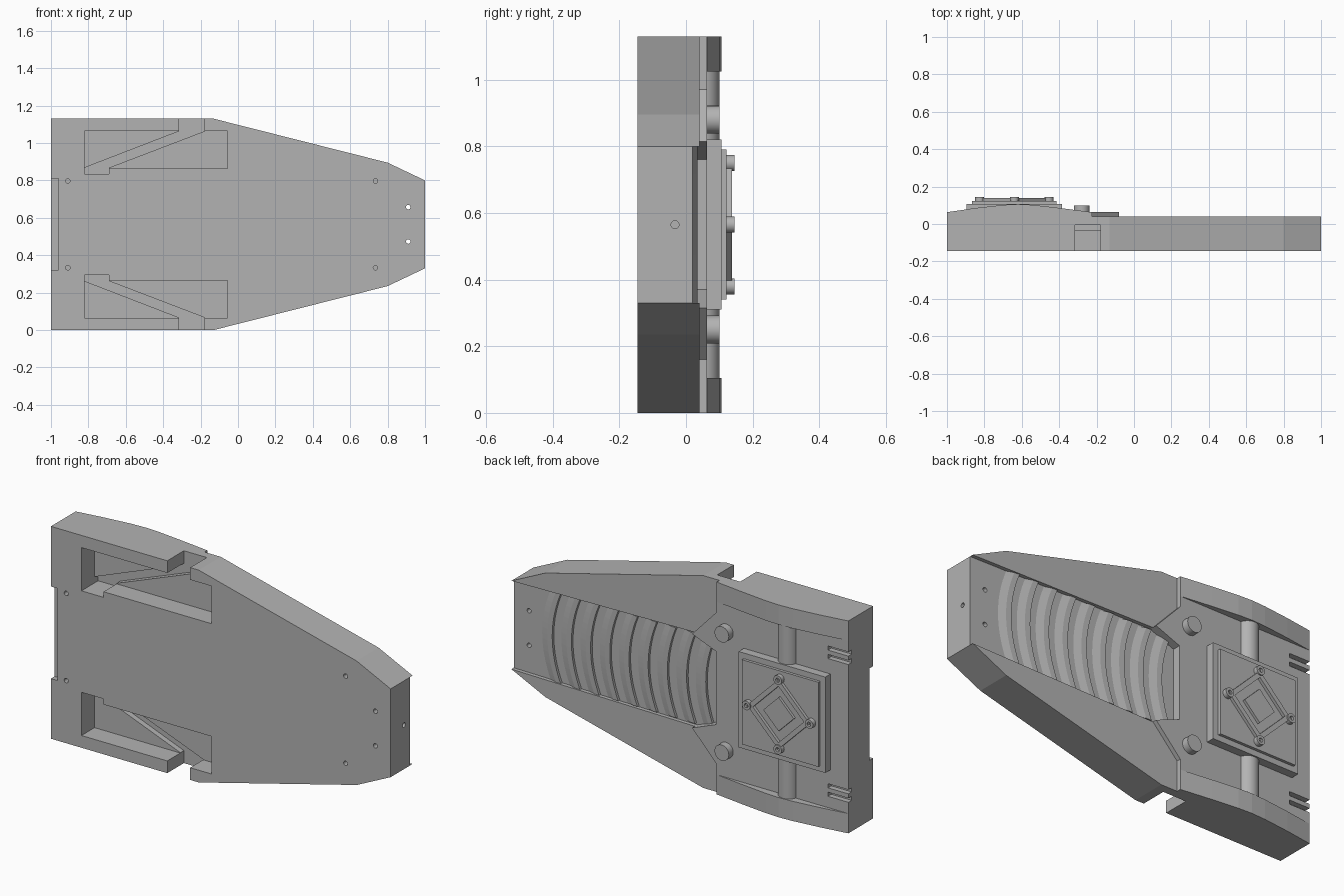
import bpy, bmesh, math
from mathutils import Matrix, Vector

if "Cube" in bpy.data.objects:
    bpy.data.objects.remove(bpy.data.objects["Cube"])

HEIGHT = 1.13
MID = HEIGHT / 2

grey = bpy.data.materials.new("plain_grey")
grey.use_nodes = True
GREY = (0.45, 0.45, 0.45, 1)
grey.diffuse_color = GREY
grey.node_tree.nodes["Principled BSDF"].inputs["Base Color"].default_value = GREY


def finish(name, bm):
    bmesh.ops.recalc_face_normals(bm, faces=bm.faces)
    mesh = bpy.data.meshes.new(name)
    bm.to_mesh(mesh)
    bm.free()
    mesh.materials.append(grey)
    ob = bpy.data.objects.new(name, mesh)
    bpy.context.collection.objects.link(ob)
    return ob


def prism(name, pts, y0, y1, flip=False):
    """Extrude an x-z outline along y, optionally mirrored top to bottom."""
    bm = bmesh.new()
    verts = [bm.verts.new((x, y0, HEIGHT - z if flip else z)) for x, z in pts]
    face = bm.faces.new(verts)
    new = bmesh.ops.extrude_face_region(bm, geom=[face])["geom"]
    moved = [v for v in new if isinstance(v, bmesh.types.BMVert)]
    bmesh.ops.translate(bm, verts=moved, vec=(0, y1 - y0, 0))
    return finish(name, bm)


def box(name, x0, x1, z0, z1, y0, y1, flip=False):
    return prism(name, [(x0, z0), (x1, z0), (x1, z1), (x0, z1)], y0, y1, flip)


def cylinder(name, start, end, radius, sides=32):
    a, b = Vector(start), Vector(end)
    bm = bmesh.new()
    turn = (b - a).to_track_quat("Z", "Y").to_matrix().to_4x4()
    bmesh.ops.create_cone(bm, cap_ends=True, segments=sides, radius1=radius, radius2=radius,
                          depth=(b - a).length, matrix=Matrix.Translation((a + b) / 2) @ turn)
    for f in bm.faces:
        f.smooth = len(f.verts) == 4
    for e in bm.edges:
        e.smooth = all(len(f.verts) == 4 for f in e.link_faces)
    return finish(name, bm)


def cut(target, cutters):
    """Subtract the cutters, bake the result and remove them."""
    for c in cutters:
        mod = target.modifiers.new("cut", "BOOLEAN")
        mod.operation = "DIFFERENCE"
        mod.solver = "EXACT"
        mod.object = c
        c.hide_render = True
    deps = bpy.context.evaluated_depsgraph_get()
    baked = bpy.data.meshes.new_from_object(target.evaluated_get(deps))
    target.modifiers.clear()
    target.data = baked
    for c in cutters:
        bpy.data.objects.remove(c)


# Main slab
half = [(-1, 0), (-0.13, 0), (0.8, 0.235), (1, 0.33)]
outline = half + [(x, HEIGHT - z) for x, z in reversed(half)]
body = prism("body_slab", outline, -0.145, 0.02)

# Front pockets, diagonal channels, end recess and screw holes
cutters = [box("end_recess", -1.1, -0.96, 0.32, 0.81, -0.2, -0.115)]
pocket = [(-0.82, 0.065), (-0.055, 0.065), (-0.055, 0.265), (-0.69, 0.265),
          (-0.69, 0.295), (-0.82, 0.295)]
channel = [(-0.82, 0.295), (-0.82, 0.262), (-0.315, 0.067), (-0.315, -0.1),
           (-0.18, -0.1), (-0.18, 0.067), (-0.69, 0.262), (-0.69, 0.295)]
for flip in (False, True):
    cutters.append(prism("pocket_cutter", pocket, -0.2, -0.035, flip))
    cutters.append(prism("channel_cutter", channel, -0.21, -0.005, flip))
    side = 1 if flip else -1
    for x, dz, depth in ((-0.91, 0.232, -0.08), (0.735, 0.232, -0.08), (0.91, 0.092, 0.1)):
        z = MID + side * dz
        cutters.append(cylinder("hole_cutter", (x, -0.2, z), (x, depth, z), 0.012, 16))
cutters.append(cylinder("hole_cutter", (0.9, -0.033, MID), (1.1, -0.033, MID), 0.012, 16))
cut(body, cutters)

# Rear deck with pointed shoulders and vent slots
step = [(-1, 0), (-0.225, 0), (-0.225, 0.16), (-0.08, 0.315), (-0.22, 0.37)]
deck = prism("rear_deck", step + [(x, HEIGHT - z) for x, z in reversed(step)], 0.02, 0.063)
cut(deck, [box("vent_cutter", -1.1, -0.88, z, z + 0.022, 0.035, 0.2, flip)
           for z in (0.165, 0.21) for flip in (False, True)])

# Side wings, arched side rails, pegs and cross rods
wing = [(-0.225, 0), (-0.13, 0), (0.8, 0.235), (1, 0.33), (-0.08, 0.315), (-0.225, 0.16)]
arch = [(-1, 0.063), (-0.85, 0.085), (-0.7, 0.102), (-0.62, 0.106), (-0.54, 0.102),
        (-0.4, 0.086), (-0.225, 0.063)]
for flip, side in ((False, "lower"), (True, "upper")):
    def at(z):
        return HEIGHT - z if flip else z
    prism(side + "_wing", wing, 0.02, 0.04, flip)
    bm = bmesh.new()
    f = bm.faces.new([bm.verts.new((x, y, at(0))) for x, y in arch])
    new = bmesh.ops.extrude_face_region(bm, geom=[f])["geom"]
    bmesh.ops.translate(bm, verts=[v for v in new if isinstance(v, bmesh.types.BMVert)],
                        vec=(0, 0, at(0.105) - at(0)))
    finish(side + "_rail", bm)
    cylinder(side + "_peg", (-0.28, 0.05, at(0.25)), (-0.28, 0.1, at(0.25)), 0.042)
    cylinder(side + "_rod", (-0.64, 0.048, at(0.09)), (-0.64, 0.048, at(0.33)), 0.053)

# Curved saw-tooth ribs along the trough
Z0, Z1, STEPS = 0.325, 0.805, 16
for i in range(9):
    bm = bmesh.new()
    rows = []
    for k in range(STEPS + 1):
        t = k / STEPS
        x = -0.19 + 0.113 * i + 0.05 * (1 - (2 * t - 1) ** 2)
        z = Z0 + (Z1 - Z0) * t
        rows.append([bm.verts.new((x + dx, y, z))
                     for dx, y in ((0, 0.018), (0, 0.034), (0.03, 0.032), (0.075, 0.018))])
    for a, b in zip(rows, rows[1:]):
        for j in range(4):
            n = (j + 1) % 4
            bm.faces.new((a[j], a[n], b[n], b[j]))
    bm.faces.new(rows[0])
    bm.faces.new(rows[-1])
    finish("trough_rib_%d" % (i + 1), bm)

# Stacked cover plates
CX = -0.64
for name, r, y0, y1 in (("cover_base", 0.255, 0.06, 0.107), ("cover_plate", 0.225, 0.107, 0.122)):
    box(name, CX - r, CX + r, MID - r, MID + r, y0, y1)

# Diamond frame with corner bolts and a plain centre plate
R = 0.185


def diamond(name, r, y0, y1):
    return prism(name, [(CX + r, MID), (CX, MID + r), (CX - r, MID), (CX, MID - r)], y0, y1)


frame = diamond("diamond_frame", R, 0.122, 0.138)
cut(frame, [diamond("frame_cutter", R - 0.035, 0.1, 0.2)])
diamond("centre_plate", 0.09, 0.122, 0.136)
for k in range(4):
    a = k * math.pi / 2
    x, z = CX + R * math.cos(a), MID + R * math.sin(a)
    bolt = cylinder("corner_bolt_%d" % (k + 1), (x, 0.12, z), (x, 0.145, z), 0.024, 24)
    cut(bolt, [cylinder("bolt_cutter", (x, 0.132, z), (x, 0.2, z), 0.011, 12)])
